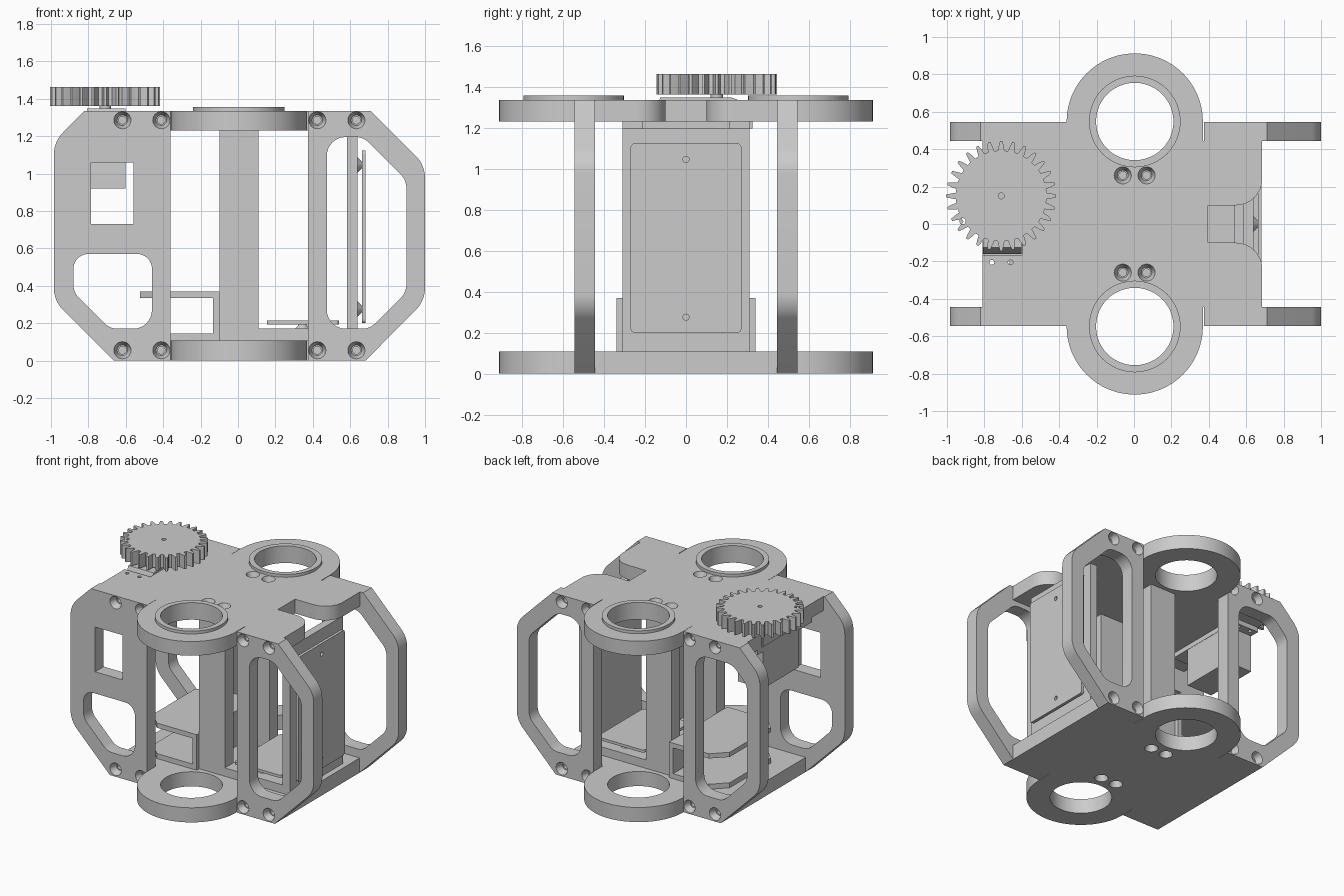
import bpy, bmesh, math
from mathutils import Vector, Matrix

if "Cube" in bpy.data.objects:
    bpy.data.objects.remove(bpy.data.objects["Cube"])

grey = bpy.data.materials.new("light_grey")
grey.diffuse_color = (0.6, 0.6, 0.6, 1)
grey.use_nodes = True
grey.node_tree.nodes["Principled BSDF"].inputs["Base Color"].default_value = grey.diffuse_color


def add(name, bm):
    bmesh.ops.recalc_face_normals(bm, faces=bm.faces)
    me = bpy.data.meshes.new(name)
    bm.to_mesh(me)
    bm.free()
    me.materials.clear()
    me.materials.append(grey)
    ob = bpy.data.objects.new(name, me)
    bpy.context.collection.objects.link(ob)
    return ob


def circle(x, y, r, n=48, a0=0.0, a1=360.0):
    full = a1 - a0 >= 360
    m = n if full else n + 1
    return [(x + r * math.cos(math.radians(a0 + (a1 - a0) * i / n)),
             y + r * math.sin(math.radians(a0 + (a1 - a0) * i / n))) for i in range(m)]


def rounded(pts, n=8):
    """Polygon from (x, y, radius) corners with true fillets."""
    out = []
    for i, (x, y, r) in enumerate(pts):
        p = Vector((x, y, 0))
        if r == 0:
            out.append((x, y))
            continue
        a = (Vector((*pts[i - 1][:2], 0)) - p).normalized()
        b = (Vector((*pts[(i + 1) % len(pts)][:2], 0)) - p).normalized()
        half = a.angle(b) / 2
        c = p + (a + b).normalized() * r / math.sin(half)
        v1 = (p + a * r / math.tan(half) - c).normalized()
        v2 = (p + b * r / math.tan(half) - c).normalized()
        for k in range(n + 1):
            q = c + v1.slerp(v2, k / n).normalized() * r
            out.append((q.x, q.y))
    return out


def rect(x0, y0, x1, y1, r=0):
    return rounded([(x0, y0, r), (x1, y0, r), (x1, y1, r), (x0, y1, r)])


# profile plane -> world; extrusion runs along the named axis
AXES = {
    'Z': Matrix.Identity(4),
    'Y': Matrix.Rotation(math.pi / 2, 4, 'X'),
    'X': Matrix(((0, 0, 1, 0), (1, 0, 0, 0), (0, 1, 0, 0), (0, 0, 0, 1))),
}


def extrude(name, loops, lo, hi, axis='Z'):
    """Plate from an outline and hole loops, between lo and hi on an axis."""
    cu = bpy.data.curves.new(name, 'CURVE')
    cu.dimensions = '2D'
    cu.fill_mode = 'BOTH'
    cu.extrude = (hi - lo) / 2
    for loop in loops:
        sp = cu.splines.new('POLY')
        sp.points.add(len(loop) - 1)
        for pt, (x, y) in zip(sp.points, loop):
            pt.co = (x, y, 0, 1)
        sp.use_cyclic_u = True
    tmp = bpy.data.objects.new(name + "_tmp", cu)
    bpy.context.collection.objects.link(tmp)
    bpy.context.view_layer.update()
    dg = bpy.context.evaluated_depsgraph_get()
    me = bpy.data.meshes.new_from_object(tmp.evaluated_get(dg))
    bm = bmesh.new()
    bm.from_mesh(me)
    bpy.data.objects.remove(tmp)
    bpy.data.meshes.remove(me)
    bmesh.ops.remove_doubles(bm, verts=bm.verts, dist=1e-5)
    bm.transform(AXES[axis])
    mid = Vector([(lo + hi) / 2 if axis == a else 0 for a in 'XYZ'])
    bmesh.ops.translate(bm, verts=bm.verts, vec=mid)
    return add(name, bm)


def box(name, x0, x1, y0, y1, z0, z1):
    return extrude(name, [rect(x0, y0, x1, y1)], z0, z1)


def lathe(bm, rings, mat, n=24):
    """Closed solid of revolution from (radius, height) rings."""
    rows = [[bm.verts.new(mat @ Vector((x, y, z))) for x, y in circle(0, 0, r, n)]
            for r, z in rings]
    for a, b in zip(rows, rows[1:]):
        for i in range(n):
            bm.faces.new((a[i], a[(i + 1) % n], b[(i + 1) % n], b[i]))
    bm.faces.new(rows[0][::-1])
    bm.faces.new(rows[-1])


def countersink(ob, spots, direction):
    """Cut screw holes whose heads sit at the given surface points."""
    bm = bmesh.new()
    rot = Vector((0, 0, 1)).rotation_difference(Vector(direction)).to_matrix().to_4x4()
    for s in spots:
        lathe(bm, [(0.02, -0.2), (0.02, -0.05), (0.028, -0.05), (0.046, 0), (0.046, 0.02)],
              Matrix.Translation(s) @ rot)
    cutter = add(ob.name + "_cutter", bm)
    cutter.hide_render = True
    mod = ob.modifiers.new("holes", 'BOOLEAN')
    mod.operation, mod.solver, mod.object = 'DIFFERENCE', 'EXACT', cutter
    bpy.context.view_layer.update()
    me = bpy.data.meshes.new_from_object(ob.evaluated_get(bpy.context.evaluated_depsgraph_get()))
    ob.modifiers.clear()
    if len(me.polygons) > 20:
        ob.data = me
    bpy.data.objects.remove(cutter)


# top and bottom plates with the round ends
CX, RY, RO = 0.004, 0.548, 0.364
front_end = circle(CX, -RY, RO, 48, 180, 360)
back_end = circle(CX, RY, RO, 48, 0, 180)
rings = [circle(CX, s * RY, 0.207) for s in (-1, 1)]
IN = 0.445


def plate_outline(x0, x1, right, left):
    return ([(x0, -IN), (CX - RO, -IN)] + front_end + [(CX + RO, -IN), (x1, -IN)] + right
            + [(x1, IN), (CX + RO, IN)] + back_end + [(CX - RO, IN), (x0, IN)] + left)


lip = circle(0.545, -0.24, 0.14, 12, 0, 90)
notch = lip + [(0.395, -0.1), (0.395, 0.1)] + [(x, -y) for x, y in reversed(lip)]
servo_notch = [(-0.81, 0.27), (-0.6, 0.27), (-0.6, -0.165), (-0.81, -0.165)]
ear_holes = [circle(x, y, 0.013, 16) for x in (-0.76, -0.66) for y in (-0.205, 0.3)]
top = extrude("top_plate", [plate_outline(-0.81, 0.685, notch, servo_notch)] + rings + ear_holes,
              1.23, 1.335)
bottom = extrude("bottom_plate", [plate_outline(-0.665, 0.682, [], [])] + rings, 0, 0.108)
spots = [(x, y) for x in (-0.06, 0.067) for y in (-0.26, 0.26)]
countersink(top, [(x, y, 1.335) for x, y in spots], (0, 0, 1))
countersink(bottom, [(x, y, 0) for x, y in spots], (0, 0, -1))

for side, s in (("front", -1), ("back", 1)):
    # raised collar and centre post
    extrude(side + "_collar", [circle(CX, s * RY, 0.245), circle(CX, s * RY, 0.207)], 1.33, 1.356)
    box(side + "_post", -0.1, 0.11, s * 0.26 - 0.05, s * 0.26 + 0.05, 0.108, 1.23)

    # side frames
    y0, y1 = sorted((s * 0.445, s * 0.545))
    r_out = rounded([(0.373, 0, 0), (0.682, 0, 0), (1, 0.32, 0.17), (1, 1.045, 0.17),
                     (0.71, 1.335, 0), (0.373, 1.335, 0)])
    r_in = rounded([(0.475, 0.17, 0.1), (0.705, 0.17, 0.1), (0.9, 0.365, 0.1),
                    (0.9, 0.965, 0.1), (0.67, 1.195, 0.1), (0.475, 1.195, 0.1)])
    l_out = rounded([(-0.362, 0, 0), (-0.362, 1.335, 0), (-0.82, 1.335, 0),
                     (-0.985, 1.17, 0.17), (-0.985, 0.32, 0.17), (-0.665, 0, 0)])
    if s < 0:
        l_in = [rounded([(-0.46, 0.17, 0.1), (-0.46, 0.57, 0.08), (-0.88, 0.57, 0.08),
                         (-0.88, 0.365, 0.1), (-0.685, 0.17, 0.1)]),
                rect(-0.785, 0.73, -0.56, 1.06)]
    else:
        l_in = [rounded([(-0.46, 0.17, 0.1), (-0.46, 1.195, 0.1), (-0.76, 1.195, 0.1),
                         (-0.88, 1.075, 0.1), (-0.88, 0.365, 0.1), (-0.685, 0.17, 0.1)])]
    for name, loops, xs in (("right", [r_out, r_in], (0.424, 0.633)),
                            ("left", [l_out] + l_in, (-0.618, -0.41))):
        ob = extrude(side + "_" + name + "_frame", loops, y0, y1, 'Y')
        countersink(ob, [(x, s * 0.545, z) for x in xs for z in (0.055, 1.285)], (0, s, 0))

# board bracket: upright panel and foot
extrude("board_bracket", [[(0.11, 0.108), (0.64, 0.108), (0.64, 1.197), (0.582, 1.197),
                           (0.582, 0.17), (0.11, 0.17)]], -0.31, 0.31, 'Y')

# circuit boards on spacers
extrude("upright_board", [rect(-0.27, 0.2, 0.27, 1.123, 0.02)] +
        [circle(0, z, 0.015, 16) for z in (0.275, 1.045)], 0.662, 0.683, 'X')
extrude("floor_board", [rect(0.155, -0.27, 0.54, 0.27, 0.02)], 0.193, 0.213)
bm = bmesh.new()
for z in (0.275, 1.045):
    lathe(bm, [(0.045, 0.635), (0.018, 0.663)], Matrix.Translation((0, 0, z)) @ AXES['X'])
for y in (-0.2, 0.2):
    lathe(bm, [(0.045, 0.165), (0.018, 0.194)], Matrix.Translation((0.345, y, 0)))
add("board_spacers", bm)

# two-level tray with clipped corners
tray = [(-0.1, -0.34), (-0.1, 0.34), (-0.425, 0.34), (-0.525, 0.24), (-0.525, -0.24), (-0.425, -0.34)]
extrude("tray_floor", [tray], 0.108, 0.145)
extrude("tray_shelf", [tray], 0.335, 0.37)
box("tray_wall", -0.133, -0.1, -0.34, 0.34, 0.108, 0.37)

# servo with mounting ears, its case top chamfered at the front
extrude("servo_case", [[(-0.16, 0.92), (0.255, 0.92), (0.255, 1.335), (0.22, 1.348),
                        (-0.125, 1.348), (-0.16, 1.26)]], -0.808, -0.602, 'X')
extrude("servo_ears", [rect(-0.81, -0.31, -0.6, 0.325)] + ear_holes, 1.195, 1.23)
extrude("servo_shaft", [circle(-0.71, 0.15, 0.03, 24)], 1.34, 1.365)

# drive gear
N, teeth = 28, []
for i in range(N):
    for off, r in ((-0.32, 0.243), (-0.22, 0.268), (-0.1, 0.294), (0.1, 0.294), (0.22, 0.268), (0.32, 0.243)):
        a = 2 * math.pi * (i + off) / N
        teeth.append((-0.71 + r * math.cos(a), 0.15 + r * math.sin(a)))
extrude("drive_gear", [teeth, circle(-0.71, 0.15, 0.016, 16), circle(-0.917, 0.015, 0.017, 16)],
        1.362, 1.462)

# smooth round walls, keep corners crisp
for ob in bpy.context.scene.objects:
    ob.select_set(True)
    bpy.context.view_layer.objects.active = ob
bpy.ops.object.shade_smooth_by_angle(angle=math.radians(25))
